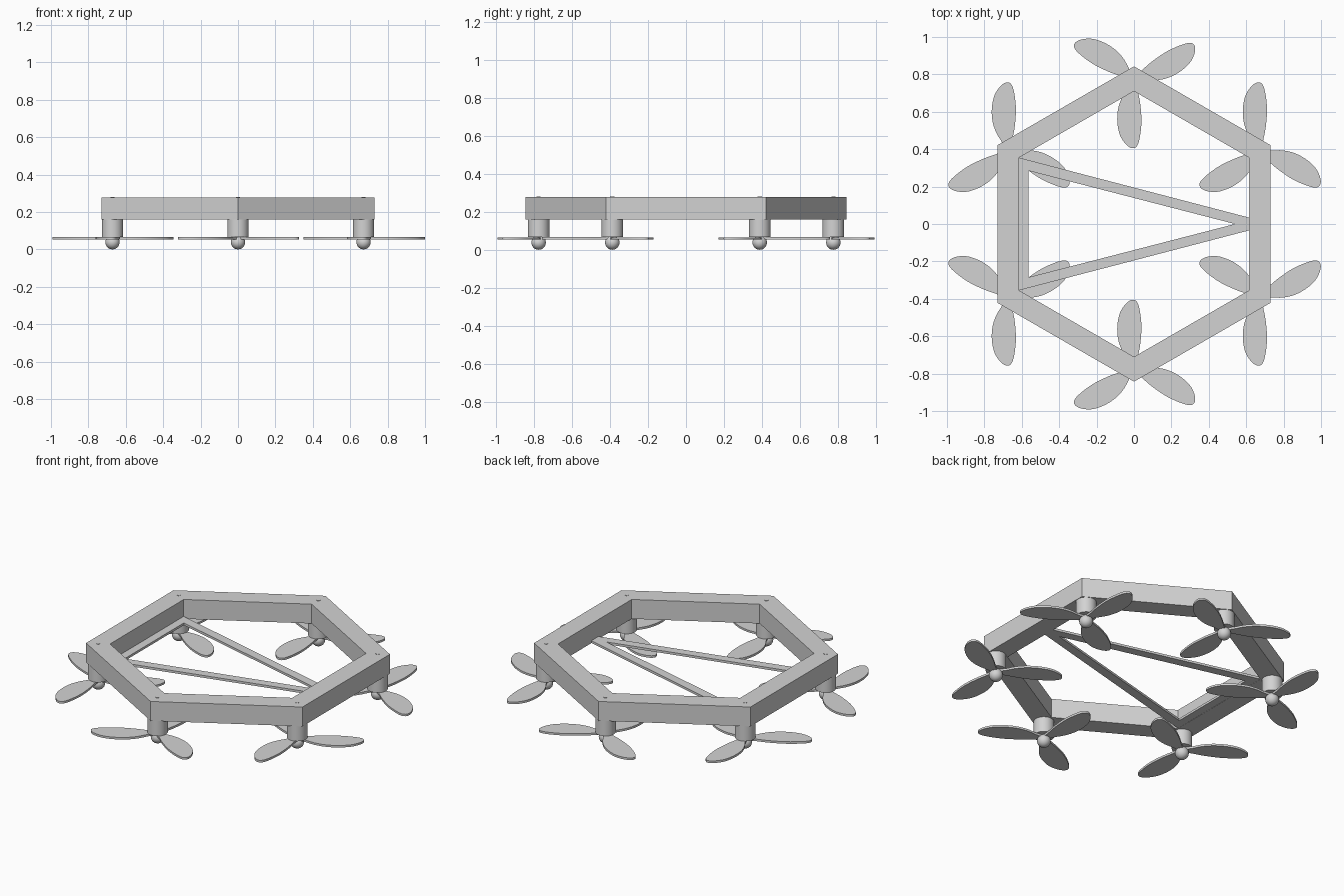
import bpy
import bmesh
from math import cos, sin, pi, radians
from mathutils import Vector, Matrix

cube = bpy.data.objects.get("Cube")
if cube:
    bpy.data.objects.remove(cube, do_unlink=True)

# Single plain material
grey = bpy.data.materials.new("light grey")
grey.use_nodes = True
grey.diffuse_color = (0.65, 0.65, 0.65, 1)
grey.node_tree.nodes["Principled BSDF"].inputs["Base Color"].default_value = (0.65, 0.65, 0.65, 1)

FRAME_BOTTOM, FRAME_TOP = 0.16, 0.278
BLADE_BOTTOM, BLADE_TOP = 0.053, 0.066
MOTOR_DISTANCE = 0.775


def add_object(name, bm, smooth=False):
    bmesh.ops.recalc_face_normals(bm, faces=bm.faces)
    mesh = bpy.data.meshes.new(name)
    bm.to_mesh(mesh)
    bm.free()
    mesh.materials.append(grey)
    obj = bpy.data.objects.new(name, mesh)
    bpy.context.collection.objects.link(obj)
    if smooth:
        bpy.ops.object.select_all(action='DESELECT')
        obj.select_set(True)
        bpy.context.view_layer.objects.active = obj
        bpy.ops.object.shade_smooth_by_angle(angle=radians(35))
    return obj


def prism(bm, points, bottom, top):
    """Extrude a flat outline straight up."""
    face = bm.faces.new([bm.verts.new((p[0], p[1], bottom)) for p in points])
    new = bmesh.ops.extrude_face_region(bm, geom=[face], use_keep_orig=True)["geom"]
    verts = [v for v in new if isinstance(v, bmesh.types.BMVert)]
    bmesh.ops.translate(bm, verts=verts, vec=(0, 0, top - bottom))


def cylinder(bm, centre, radius, bottom, top, sides=32):
    place = Matrix.Translation((centre[0], centre[1], (bottom + top) / 2))
    bmesh.ops.create_cone(bm, cap_ends=True, segments=sides, radius1=radius,
                          radius2=radius, depth=top - bottom, matrix=place)


def smooth_loop(points, steps=5):
    """Closed smooth curve through the given points."""
    pts = [Vector(p) for p in points]
    n = len(pts)
    out = []
    for i in range(n):
        a, b, c, d = (pts[(i + k) % n] for k in (-1, 0, 1, 2))
        for s in range(steps):
            t = s / steps
            out.append(b + (c - a) * (t / 2) + (a * 2 - b * 5 + c * 4 - d) * (t * t / 2)
                       + (b * 3 - a - c * 3 + d) * (t ** 3 / 2))
    return out


def polar(radius, angle):
    return (radius * cos(angle), radius * sin(angle))


# Hexagonal frame, hollow in the middle
bm = bmesh.new()
rings = [[bm.verts.new((*polar(r, pi / 6 + i * pi / 3), z)) for i in range(6)]
         for r, z in ((0.843, FRAME_BOTTOM), (0.843, FRAME_TOP),
                      (0.71, FRAME_TOP), (0.71, FRAME_BOTTOM))]
for k in range(4):
    a, b = rings[k], rings[(k + 1) % 4]
    for i in range(6):
        j = (i + 1) % 6
        bm.faces.new((a[i], a[j], b[j], b[i]))
add_object("hexagon_frame", bm)

# Thin triangular brace lying along the bottom of the frame
brace_z = (FRAME_BOTTOM + 0.001, FRAME_BOTTOM + 0.015)
for side, word in ((1, "back"), (-1, "front")):
    bm = bmesh.new()
    outline = [(-0.615, 0.355), (-0.565, 0.285), (0.54, 0), (0.62, 0), (0.62, 0.033)]
    prism(bm, [(x, y * side) for x, y in outline], *brace_z)
    add_object(word + "_brace", bm)
bm = bmesh.new()
prism(bm, [(-0.615, 0.355), (-0.615, -0.355), (-0.565, -0.285), (-0.565, 0.285)], *brace_z)
add_object("cross_brace", bm)

# Blade outline: distance from hub, sideways offset
blade = smooth_loop([(0, 0.012), (0.05, 0.035), (0.1, 0.065), (0.16, 0.085),
                     (0.23, 0.089), (0.3, 0.075), (0.35, 0.042), (0.37, 0.008),
                     (0.355, -0.018), (0.3, -0.033), (0.22, -0.04),
                     (0.13, -0.033), (0.06, -0.02), (0, -0.012)])

# Motor, shaft, propeller and hub ball at every corner, spin alternating
for i in range(6):
    x, y = polar(MOTOR_DISTANCE, pi / 6 + i * pi / 3)
    spin = 1 if i % 2 == 0 else -1
    label = str(i + 1)

    bm = bmesh.new()
    cylinder(bm, (x, y), 0.057, BLADE_TOP + 0.001, FRAME_BOTTOM + 0.002)
    add_object("motor_" + label, bm, smooth=True)

    bm = bmesh.new()
    cylinder(bm, (x, y), 0.011, BLADE_BOTTOM, FRAME_TOP + 0.002, 16)
    add_object("shaft_" + label, bm, smooth=True)

    bm = bmesh.new()
    for k in range(3):
        turn = pi / 2 + k * 2 * pi / 3
        c, s = cos(turn), sin(turn)
        prism(bm, [(x + u * c - v * s, y + spin * (u * s + v * c)) for u, v in blade],
              BLADE_BOTTOM + k * 0.0002, BLADE_TOP - k * 0.0002)
    add_object("propeller_" + label, bm, smooth=True)

    bm = bmesh.new()
    bmesh.ops.create_uvsphere(bm, u_segments=32, v_segments=16, radius=0.038,
                              matrix=Matrix.Translation((x, y, 0.038)))
    add_object("hub_ball_" + label, bm, smooth=True)
